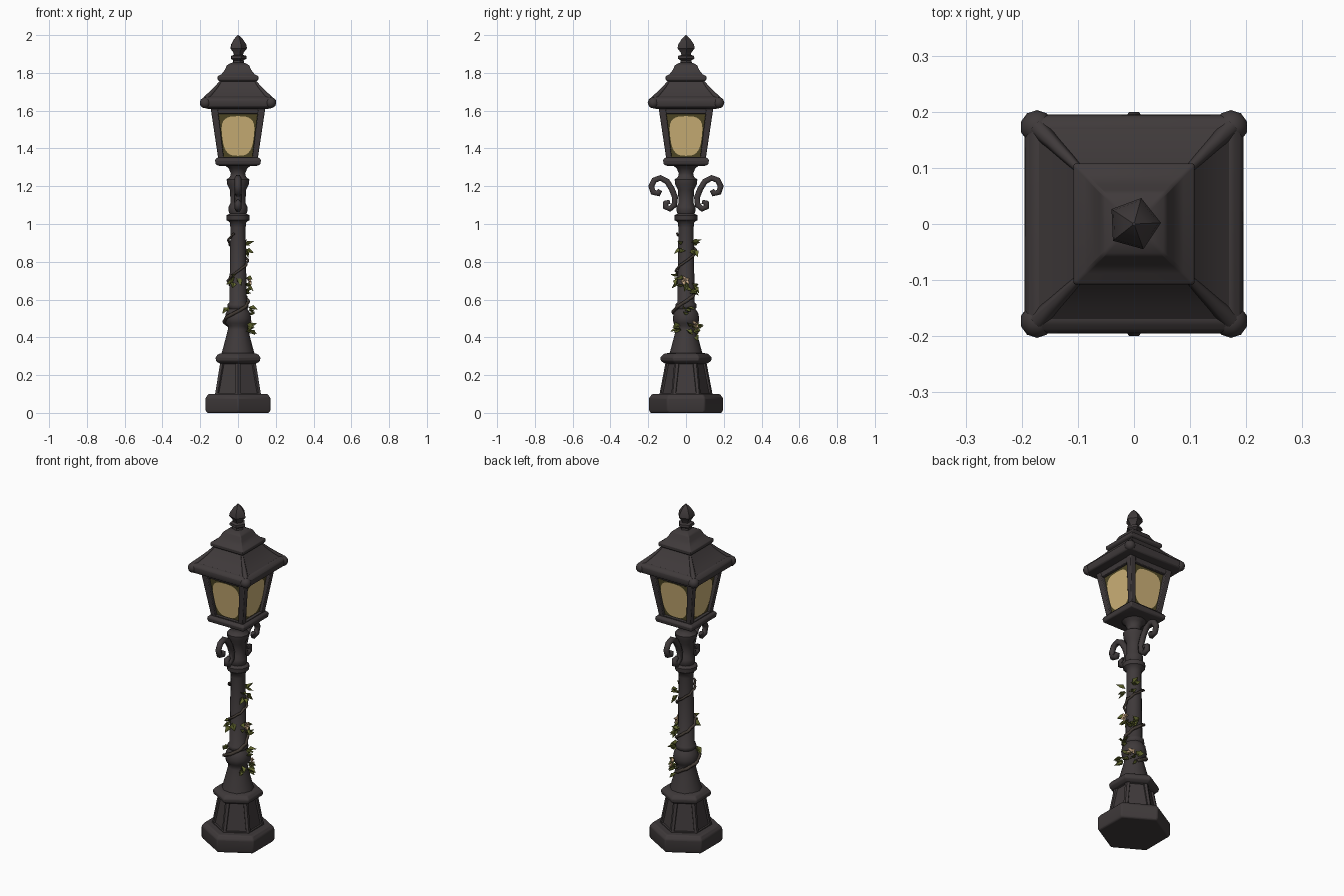
import bpy, bmesh, math, random
from mathutils import Vector, Matrix

random.seed(4)
if "Cube" in bpy.data.objects:
    bpy.data.objects.remove(bpy.data.objects["Cube"])


def material(name, rgb):
    m = bpy.data.materials.new(name)
    m.use_nodes = True
    m.diffuse_color = (*rgb, 1)
    bsdf = next(n for n in m.node_tree.nodes if n.type == 'BSDF_PRINCIPLED')
    bsdf.inputs["Base Color"].default_value = (*rgb, 1)
    bsdf.inputs["Roughness"].default_value = 0.8
    return m


IRON = material("dark_iron", (0.05, 0.042, 0.043))
GLOW = material("warm_glass", (0.62, 0.45, 0.19))
TARNISH = material("tarnished_glass", (0.08, 0.065, 0.02))
LEAF = material("leaf_green", (0.13, 0.145, 0.03))
STEM = material("vine_bark", (0.055, 0.043, 0.035))
PETAL = material("pale_petal", (0.68, 0.47, 0.28))


def finish(name, bm, mat, angle=35, bevel=0):
    mesh = bpy.data.meshes.new(name)
    bm.to_mesh(mesh)
    bm.free()
    ob = bpy.data.objects.new(name, mesh)
    bpy.context.collection.objects.link(ob)
    mesh.materials.append(mat)
    if bevel:
        mod = ob.modifiers.new("soft_edges", 'BEVEL')
        mod.width, mod.segments, mod.limit_method = bevel, 2, 'ANGLE'
    if angle:
        bpy.ops.object.select_all(action='DESELECT')
        ob.select_set(True)
        bpy.context.view_layer.objects.active = ob
        bpy.ops.object.shade_smooth_by_angle(angle=math.radians(angle))
    return ob


def turned(profile, sides, turn=0):
    """Closed solid from (radius, height) rings; square ones take half widths."""
    bm = bmesh.new()
    k = math.sqrt(2) if sides == 4 else 1
    rings = []
    for r, z in profile:
        rings.append([bm.verts.new((r * k * math.cos(turn + i * math.tau / sides),
                                    r * k * math.sin(turn + i * math.tau / sides), z))
                      for i in range(sides)])
    for a, b in zip(rings, rings[1:]):
        for i in range(sides):
            j = (i + 1) % sides
            bm.faces.new((a[i], a[j], b[j], b[i]))
    bm.faces.new(rings[0][::-1])
    bm.faces.new(rings[-1])
    return bm


def square(name, profile, mat=IRON, bevel=0.006):
    return finish(name, turned(profile, 4, math.pi / 4), mat, 40, bevel)


def tube(name, points, radii, thickness, mat):
    cu = bpy.data.curves.new(name, 'CURVE')
    cu.dimensions = '3D'
    cu.bevel_depth, cu.bevel_resolution, cu.use_fill_caps = thickness, 1, True
    sp = cu.splines.new('POLY')
    sp.points.add(len(points) - 1)
    for p, co, r in zip(sp.points, points, radii):
        p.co, p.radius = (*co, 1), r
    cu.materials.append(mat)
    ob = bpy.data.objects.new(name, cu)
    bpy.context.collection.objects.link(ob)
    bpy.ops.object.select_all(action='DESELECT')
    ob.select_set(True)
    bpy.context.view_layer.objects.active = ob
    bpy.ops.object.convert(target='MESH')


# Hexagonal foot, panelled pedestal and collar
hexa = math.pi / 6
finish("foot", turned([(0.19, 0), (0.198, 0.015), (0.198, 0.08), (0.18, 0.1)], 6, hexa),
       IRON, 30, 0.006)
bm = turned([(0.142, 0.09), (0.106, 0.28)], 6, hexa)
panels = [f for f in bm.faces if abs(f.normal.z) < 0.8 and len(f.verts) == 4]
bm.normal_update()
bmesh.ops.inset_individual(bm, faces=panels, thickness=0.022, depth=0)
bmesh.ops.inset_individual(bm, faces=panels, thickness=0.003, depth=-0.01)
finish("pedestal", bm, IRON, 25)
finish("collar", turned([(0.115, 0.262), (0.135, 0.275), (0.137, 0.295), (0.12, 0.312),
                         (0.09, 0.318)], 6, hexa), IRON, 40, 0.005)

# Round post with swellings and rings
finish("post", turned([(0.092, 0.3), (0.08, 0.34), (0.064, 0.4), (0.054, 0.44), (0.052, 0.46),
                       (0.066, 0.475), (0.07, 0.5), (0.064, 0.53), (0.05, 0.55), (0.057, 0.56),
                       (0.055, 0.575), (0.046, 0.585), (0.04, 0.98), (0.044, 1.01),
                       (0.06, 1.02), (0.062, 1.045), (0.045, 1.055), (0.05, 1.07),
                       (0.05, 1.09), (0.04, 1.11), (0.042, 1.18), (0.058, 1.21),
                       (0.06, 1.235), (0.042, 1.25), (0.038, 1.27), (0.05, 1.295),
                       (0.075, 1.315)], 12), IRON, 50)

# Scrolled side brackets
scroll = [(0.085, 1.118), (0.108, 1.112), (0.108, 1.09), (0.085, 1.08), (0.062, 1.1),
          (0.058, 1.14), (0.075, 1.185), (0.1, 1.225), (0.135, 1.244), (0.168, 1.232),
          (0.184, 1.2), (0.174, 1.168), (0.147, 1.162), (0.137, 1.18)]
for side, label in ((-1, "front"), (1, "back")):
    tube(label + "_bracket", [(0, side * y, z) for y, z in scroll],
         [0.7] + [1] * 11 + [1.1, 0.8], 0.018, IRON)

# Lantern base, tarnished glass box, posts and top rail
square("lantern_base", [(0.1, 1.308), (0.118, 1.315), (0.122, 1.34), (0.108, 1.352)])


def wall(z):
    return 0.106 + 0.136 * (z - 1.35)


square("glass_box", [(wall(z) - 0.018, z) for z in (1.345, 1.61)], TARNISH, 0)
bm = bmesh.new()
for sx in (-1, 1):
    for sy in (-1, 1):
        part = turned([(0.015, 1.34), (0.019, 1.62)], 4, math.pi / 4)
        for v in part.verts:
            c = wall(v.co.z) - 0.016
            v.co += Vector((sx * c, sy * c, 0))
        piece = bpy.data.meshes.new("corner_piece")
        part.to_mesh(piece)
        part.free()
        bm.from_mesh(piece)
        bpy.data.meshes.remove(piece)
finish("lantern_posts", bm, IRON, 30, 0.004)
square("top_rail", [(0.137, 1.583), (0.143, 1.62)], IRON, 0.003)
square("bottom_rail", [(0.106, 1.345), (0.107, 1.356)], IRON, 0)

# Rounded glowing panes, one on each wall
bm = bmesh.new()
for q in range(4):
    turn = Matrix.Rotation(q * math.pi / 2, 4, 'Z')
    ring = []
    for i in range(28):
        a = i * math.tau / 28
        c, s = math.cos(a), math.sin(a)
        z = 1.466 + 0.105 * math.copysign(abs(s) ** 0.65, s)
        x = (0.084 + 0.11 * (z - 1.466)) * math.copysign(abs(c) ** 0.65, c)
        ring.append(bm.verts.new(turn @ Vector((x, 0.014 - wall(z), z))))
    bm.faces.new(ring)
finish("glowing_panes", bm, GLOW, 0)

# Stepped roof with corner knobs and hip ridges
square("eave", [(0.16, 1.61), (0.188, 1.618), (0.195, 1.64), (0.192, 1.66), (0.175, 1.674)])
square("lower_roof", [(0.18, 1.665), (0.15, 1.69), (0.118, 1.725), (0.094, 1.758)], IRON, 0.004)
square("upper_roof", [(0.092, 1.752), (0.107, 1.762), (0.108, 1.782), (0.088, 1.793),
                      (0.07, 1.815), (0.06, 1.838), (0.052, 1.845), (0.03, 1.855)], IRON, 0.004)
for sx in (-1, 1):
    for sy in (-1, 1):
        bm = bmesh.new()
        bmesh.ops.create_icosphere(bm, subdivisions=2, radius=0.03,
                                   matrix=Matrix.Translation((sx * 0.173, sy * 0.173, 1.642)))
        finish("eave_knob", bm, IRON, 60)
        tube("hip_ridge", [(sx * r, sy * r, z) for r, z in
                           ((0.17, 1.66), (0.145, 1.688), (0.115, 1.722), (0.093, 1.752))],
             [1.6, 1.2, 0.9, 0.6], 0.011, IRON)

# Five-sided finial
finish("finial", turned([(0.034, 1.845), (0.03, 1.866), (0.046, 1.876), (0.044, 1.89),
                         (0.026, 1.895), (0.03, 1.908), (0.048, 1.93), (0.044, 1.95),
                         (0.024, 1.98), (0.003, 2.0)], 5, 1.3), IRON, 40)

# Climbing vine
stem = []
for i in range(73):
    t = i / 72
    z = 0.42 + 0.53 * t
    a = 1.2 + t * math.tau * 2.5
    r = 0.05 + 0.022 * math.exp(-((z - 0.5) / 0.06) ** 2) + 0.004 * math.sin(i * 1.7)
    stem.append((r * math.cos(a), r * math.sin(a), z))
tube("vine_stem", stem, [1.15 - 0.5 * i / 72 for i in range(73)], 0.009, STEM)


def blade(bm, base, out, length, width):
    """Folded pointed leaf growing from base along out."""
    side = out.cross(Vector((0, 0, 1))).normalized()
    side = Matrix.Rotation(random.uniform(-0.7, 0.7), 3, out) @ side
    lift = side.cross(out).normalized() * width * 0.35
    mid = base + out * length * 0.45
    b, t, m = (bm.verts.new(p) for p in (base, base + out * length - lift, mid - lift))
    for s in (-1, 1):
        e = bm.verts.new(mid + side * s * width / 2 + lift * 0.5)
        bm.faces.new((b, m, e) if s < 0 else (b, e, m))
        bm.faces.new((m, t, e) if s < 0 else (m, e, t))


# Leaf clusters: bearing in degrees, height, count
clusters = [(50, 0.88, 5), (-25, 0.87, 3), (245, 0.7, 5), (0, 0.69, 4), (65, 0.68, 3),
            (15, 0.63, 4), (200, 0.55, 2), (-10, 0.54, 4), (-40, 0.45, 4), (15, 0.45, 4),
            (60, 0.43, 5)]
bm = bmesh.new()
for bearing, z, count in clusters:
    for i in range(count):
        a = math.radians(bearing + random.uniform(-18, 18))
        r = 0.045 if z > 0.6 else 0.058
        base = Vector((r * math.cos(a), r * math.sin(a), z + random.uniform(-0.02, 0.025)))
        b = a + random.uniform(-1.2, 1.2)
        out = Vector((math.cos(b), math.sin(b), random.uniform(-0.9, 0.8))).normalized()
        blade(bm, base, out, random.uniform(0.04, 0.06), random.uniform(0.028, 0.038))
finish("vine_leaves", bm, LEAF, 0)

# Small blossoms
bm = bmesh.new()
for bearing, z, r in ((-5, 0.7, 0.055), (38, 0.465, 0.072)):
    a = math.radians(bearing)
    face = Vector((math.cos(a), math.sin(a), 0.3)).normalized()
    across = face.cross(Vector((0, 0, 1))).normalized()
    base = Vector((r * math.cos(a), r * math.sin(a), z))
    for i in range(5):
        petal = Matrix.Rotation(i * math.tau / 5, 3, face) @ across
        blade(bm, base, (petal + face * 0.5).normalized(), 0.03, 0.026)
finish("blossoms", bm, PETAL, 0)
